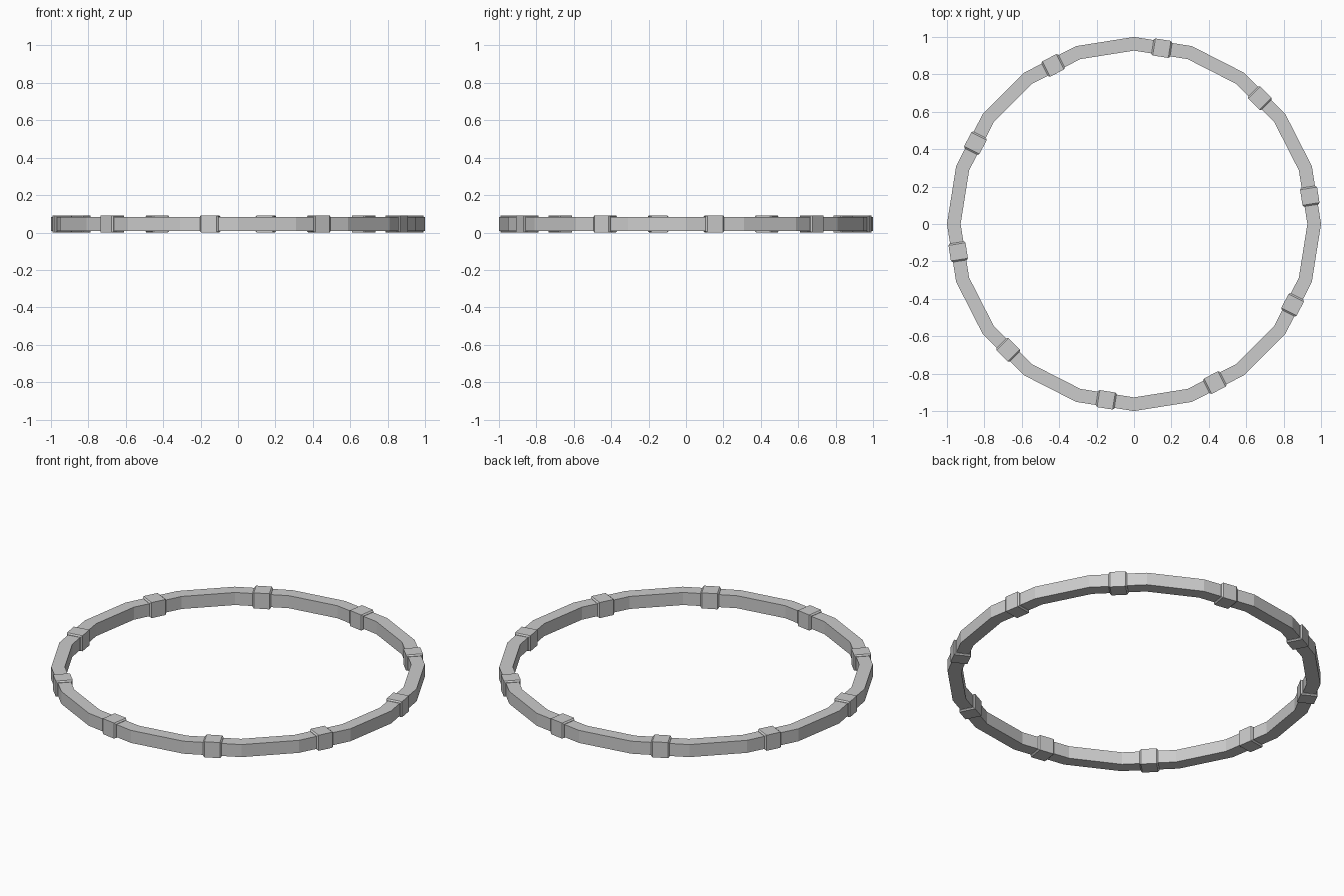
import bpy, bmesh
from math import radians, cos, sin

if "Cube" in bpy.data.objects:
    bpy.data.objects.remove(bpy.data.objects["Cube"])

SIDES = 20
OUT, INN = 1.0, 0.927          # corner radii of the ring
Z0, Z1 = 0.009, 0.083          # ring bottom and top
MID = (OUT + INN) / 2 * cos(radians(180 / SIDES))


def loft(name, sections, closed):
    """Skin a row of four-point sections, either as a loop or with end caps."""
    bm = bmesh.new()
    rows = [[bm.verts.new(p) for p in s] for s in sections]
    n = len(rows)
    for i in range(n if closed else n - 1):
        a, b = rows[i], rows[(i + 1) % n]
        for k in range(4):
            j = (k + 1) % 4
            bm.faces.new((a[k], a[j], b[j], b[k]))
    if not closed:
        bm.faces.new(rows[0])
        bm.faces.new(rows[-1])
    bmesh.ops.recalc_face_normals(bm, faces=bm.faces)
    mesh = bpy.data.meshes.new(name)
    bm.to_mesh(mesh)
    bm.free()
    obj = bpy.data.objects.new(name, mesh)
    bpy.context.collection.objects.link(obj)
    return obj


# Twenty-sided ring with a rectangular section
ring = []
for i in range(SIDES):
    a = radians(i * 360 / SIDES)
    ring.append([(r * cos(a), r * sin(a), z)
                 for r, z in ((INN, Z0), (OUT, Z0), (OUT, Z1), (INN, Z1))])
loft("ring", ring, True)

# Collars with chamfered ends, on every second straight segment
zc = (Z0 + Z1) / 2
collar = []
for y, h in ((-0.05, 0.039), (-0.042, 0.046), (0.042, 0.046), (0.05, 0.039)):
    collar.append([(MID + sx * h, y, zc + sz * h)
                   for sx, sz in ((-1, -1), (1, -1), (1, 1), (-1, 1))])
first = loft("collar", collar, False)
for k in range(10):
    obj = first if k == 0 else first.copy()
    if k:
        bpy.context.collection.objects.link(obj)
    obj.name = f"collar_{k + 1}"
    obj.rotation_euler.z = radians(9 + 36 * k)
